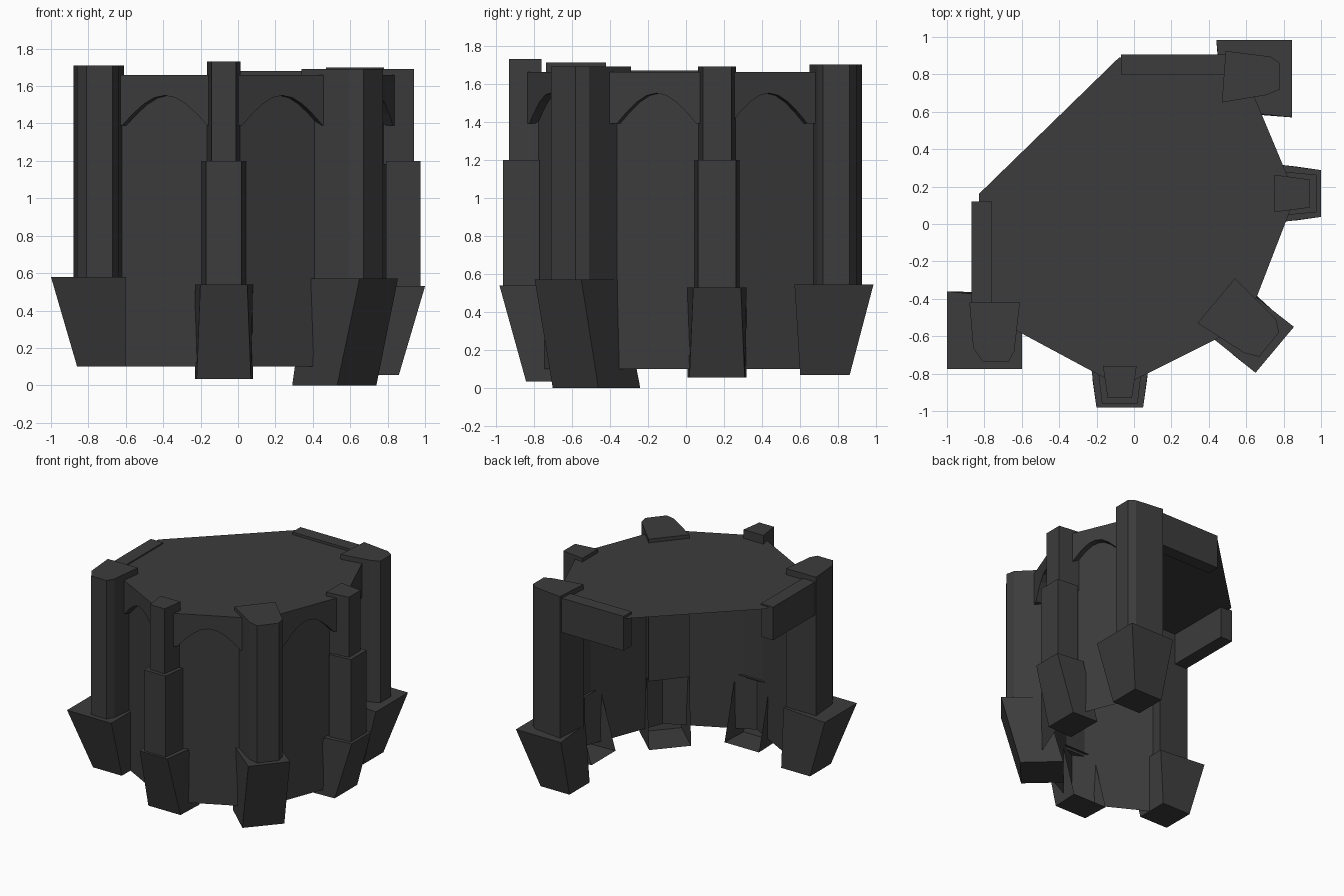
import bpy, bmesh, math
from mathutils import Vector

if "Cube" in bpy.data.objects:
    bpy.data.objects.remove(bpy.data.objects["Cube"])

stone = bpy.data.materials.new("dark_stone")
stone.diffuse_color = (0.045, 0.045, 0.045, 1)
stone.use_nodes = True
stone.node_tree.nodes["Principled BSDF"].inputs["Base Color"].default_value = stone.diffuse_color


def finish(name, bm, recalc=True):
    if recalc:
        bmesh.ops.recalc_face_normals(bm, faces=bm.faces)
    me = bpy.data.meshes.new(name)
    bm.to_mesh(me)
    bm.free()
    me.materials.append(stone)
    ob = bpy.data.objects.new(name, me)
    bpy.context.collection.objects.link(ob)
    return ob


def loft(name, low, z0, high, z1, open_side=None):
    """Prism between two outlines; one side may be left open."""
    bm = bmesh.new()
    a = [bm.verts.new((x, y, z0)) for x, y in low]
    b = [bm.verts.new((x, y, z1)) for x, y in high]
    n = len(a)
    bm.faces.new(a[::-1])
    bm.faces.new(b)
    for i in range(n):
        if i != open_side:
            j = (i + 1) % n
            bm.faces.new((a[i], a[j], b[j], b[i]))
    return finish(name, bm)


def prism(name, pts, z0, z1):
    return loft(name, pts, z0, pts, z1)


# Plan corners: left end, front buttress, corner pillar, right buttress, back end
corners = [(-0.74, -0.51), (-0.07, -0.87), (0.60, -0.535), (0.865, 0.15), (0.61, 0.76)]
inner = [(-0.71, -0.47), (-0.07, -0.815), (0.56, -0.50), (0.81, 0.15), (0.57, 0.73)]
ROOF, FLOOR = 1.66, 0.1

# Roof sheet
bm = bmesh.new()
plan = [(-0.83, 0.16), (-0.83, -0.45)] + corners + [(0.55, 0.89), (-0.08, 0.89)]
bm.faces.new([bm.verts.new((x, y, ROOF)) for x, y in plan])
finish("roof", bm, False)

# Wall sheet, open toward the back left
bm = bmesh.new()
lo = [bm.verts.new((x, y, FLOOR)) for x, y in inner]
hi = [bm.verts.new((x, y, ROOF)) for x, y in inner]
for i in range(len(inner) - 1):
    bm.faces.new((lo[i], lo[i + 1], hi[i + 1], hi[i]))
finish("wall", bm, False)


# Arched bands over the wall panels
def arch_band(name, p, q, t0, t1, depth=0.05):
    p, q = Vector((*p, 0)), Vector((*q, 0))
    d = (q - p).normalized()
    inward = Vector((-d.y, d.x, 0)) * depth
    prof = [(0, ROOF), (0, 1.39)]
    for k in range(9):
        s = k / 8
        prof.append((t0 + (t1 - t0) * s, 1.39 + 0.16 * math.sin(math.pi * s)))
    prof += [(1, 1.39), (1, ROOF)]
    bm = bmesh.new()
    f = bm.faces.new([bm.verts.new(p.lerp(q, t) + Vector((0, 0, z))) for t, z in prof])
    ext = bmesh.ops.extrude_face_region(bm, geom=[f], use_keep_orig=True)
    bmesh.ops.translate(bm, vec=inward,
                        verts=[g for g in ext["geom"] if isinstance(g, bmesh.types.BMVert)])
    finish(name, bm)


spans = [(0.18, 0.86), (0.14, 0.78), (0.25, 0.86), (0.14, 0.80)]
for i, (t0, t1) in enumerate(spans):
    arch_band(f"arch_band_{i + 1}", corners[i], corners[i + 1], t0, t1)

# Lintel beams at the open ends
prism("left_beam", [(-0.87, -0.45), (-0.76, -0.45), (-0.76, 0.12), (-0.87, 0.12)], 1.40, 1.67)
prism("back_beam", [(-0.07, 0.80), (0.52, 0.80), (0.52, 0.905), (-0.07, 0.905)], 1.40, 1.68)

# Large pillars
prism("left_pillar", [(-0.88, -0.42), (-0.86, -0.66), (-0.81, -0.735), (-0.67, -0.735),
                      (-0.64, -0.68), (-0.61, -0.42)], 0.56, 1.71)
prism("corner_pillar", [(0.34, -0.53), (0.59, -0.69), (0.67, -0.71), (0.775, -0.58),
                        (0.76, -0.51), (0.54, -0.29)], 0.53, 1.69)
prism("back_pillar", [(0.49, 0.925), (0.47, 0.65), (0.71, 0.69), (0.78, 0.72),
                      (0.78, 0.86), (0.73, 0.895)], 0.52, 1.70)

# Flared pillar bases
loft("left_base", [(-0.86, -0.64), (-0.60, -0.64), (-0.60, -0.37), (-0.86, -0.37)], 0.10,
     [(-1.0, -0.775), (-0.60, -0.775), (-0.60, -0.40), (-1.0, -0.36)], 0.58)
loft("back_base", [(0.45, 0.60), (0.71, 0.60), (0.71, 0.86), (0.45, 0.86)], 0.07,
     [(0.48, 0.61), (0.845, 0.57), (0.845, 0.985), (0.44, 0.985)], 0.545)
loft("corner_base", [(0.53, -0.70), (0.74, -0.46), (0.50, -0.24), (0.29, -0.48)], 0.0,
     [(0.65, -0.795), (0.855, -0.55), (0.60, -0.35), (0.37, -0.57)], 0.57, open_side=2)


# Stepped small buttresses, described as half width (inner, outer) and reach
def buttress(name, place, steps, base):
    for label, wi, wo, r0, r1, z0, z1 in steps:
        prism(f"{name}_{label}", [place(-wi, r0), place(-wo, r1), place(wo, r1), place(wi, r0)],
              z0, z1)
    z0, z1 = base
    loft(f"{name}_base",
         [place(-0.155, 0.62), place(-0.145, 0.85), place(0.145, 0.85), place(0.155, 0.62)], z0,
         [place(-0.155, 0.76), place(-0.125, 0.99), place(0.125, 0.99), place(0.155, 0.76)], z1,
         open_side=3)


buttress("front_buttress", lambda w, r: (-0.076 + w, 0.01 - r),
         [("top", 0.09, 0.065, 0.77, 0.94, 1.18, 1.73),
          ("middle", 0.118, 0.095, 0.78, 0.97, 0.52, 1.2)], (0.035, 0.54))
buttress("right_buttress", lambda w, r: (0.01 + r, 0.163 + w),
         [("top", 0.10, 0.075, 0.74, 0.93, 1.18, 1.69),
          ("middle", 0.118, 0.10, 0.78, 0.965, 0.52, 1.2)], (0.055, 0.53))
